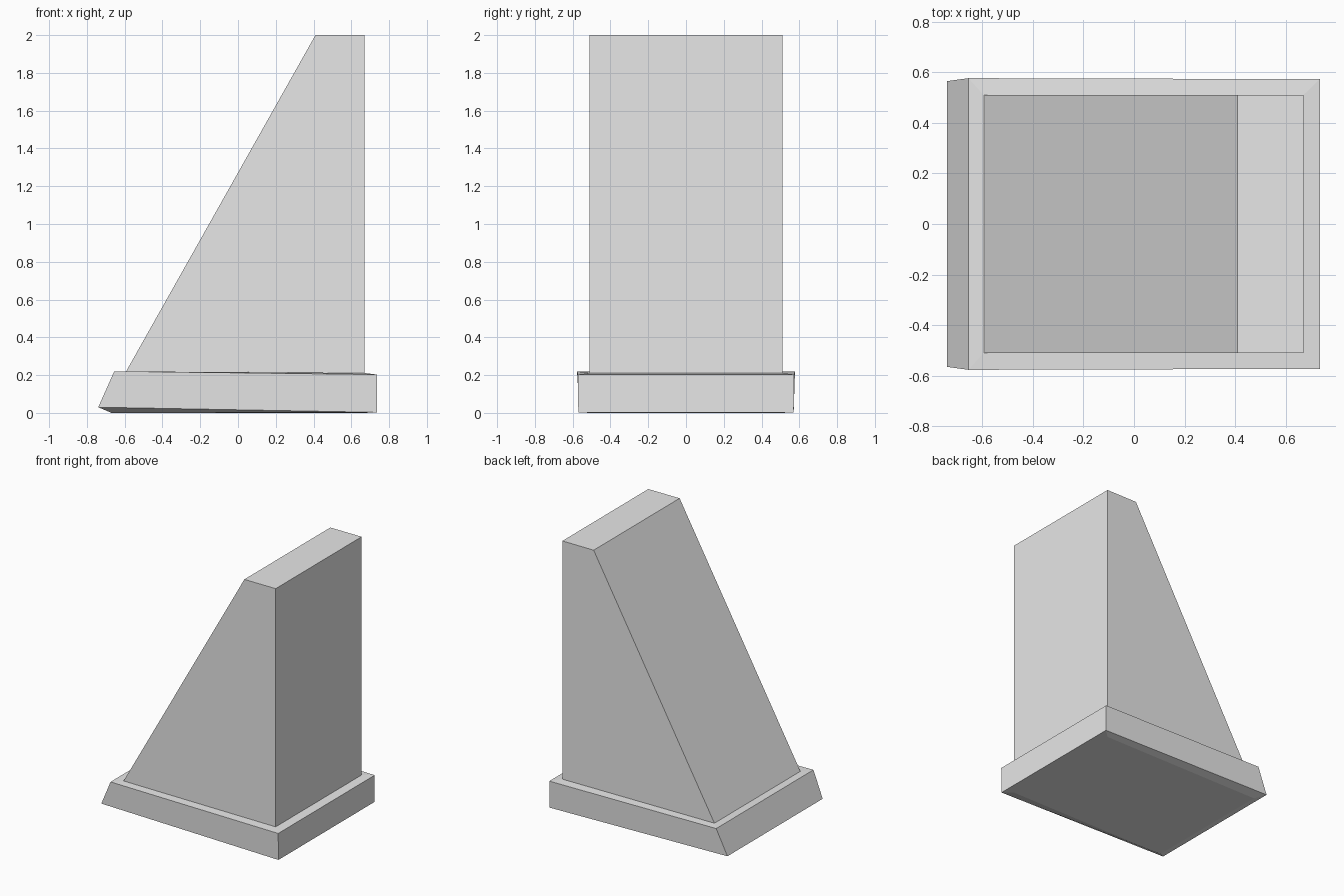
import bpy
import bmesh

cube = bpy.data.objects.get("Cube")
if cube:
    bpy.data.objects.remove(cube, do_unlink=True)

grey = bpy.data.materials.new("plain_grey")
grey.use_nodes = True
COLOUR = (0.8, 0.8, 0.8, 1)
grey.diffuse_color = COLOUR
grey.node_tree.nodes["Principled BSDF"].inputs["Base Color"].default_value = COLOUR


def loft(name, rings):
    """Stack four-sided rings, each (left x, left z, left half width, right x, right z, right half width)."""
    bm = bmesh.new()
    loops = []
    for xl, zl, wl, xr, zr, wr in rings:
        corners = ((xl, -wl, zl), (xr, -wr, zr), (xr, wr, zr), (xl, wl, zl))
        loops.append([bm.verts.new(c) for c in corners])
    bm.faces.new(loops[0][::-1])
    bm.faces.new(loops[-1])
    for low, high in zip(loops, loops[1:]):
        for i in range(4):
            j = (i + 1) % 4
            bm.faces.new((low[i], low[j], high[j], high[i]))
    bmesh.ops.recalc_face_normals(bm, faces=bm.faces)
    mesh = bpy.data.meshes.new(name)
    bm.to_mesh(mesh)
    bm.free()
    mesh.materials.append(grey)
    obj = bpy.data.objects.new(name, mesh)
    bpy.context.collection.objects.link(obj)
    return obj


# Plinth with a raked left side, a bevelled underside and a gently tilted rim
loft("plinth", [
    (-0.67, 0.0, 0.51, 0.67, 0.0, 0.51),
    (-0.74, 0.03, 0.565, 0.735, 0.003, 0.57),
    (-0.655, 0.22, 0.577, 0.735, 0.203, 0.573),
    (-0.595, 0.218, 0.51, 0.67, 0.211, 0.51),
])

# Wedge tower: upright right side, sloping left side, flat top
loft("wedge_tower", [
    (-0.595, 0.215, 0.51, 0.67, 0.208, 0.51),
    (0.41, 2.0, 0.51, 0.67, 2.0, 0.51),
])
